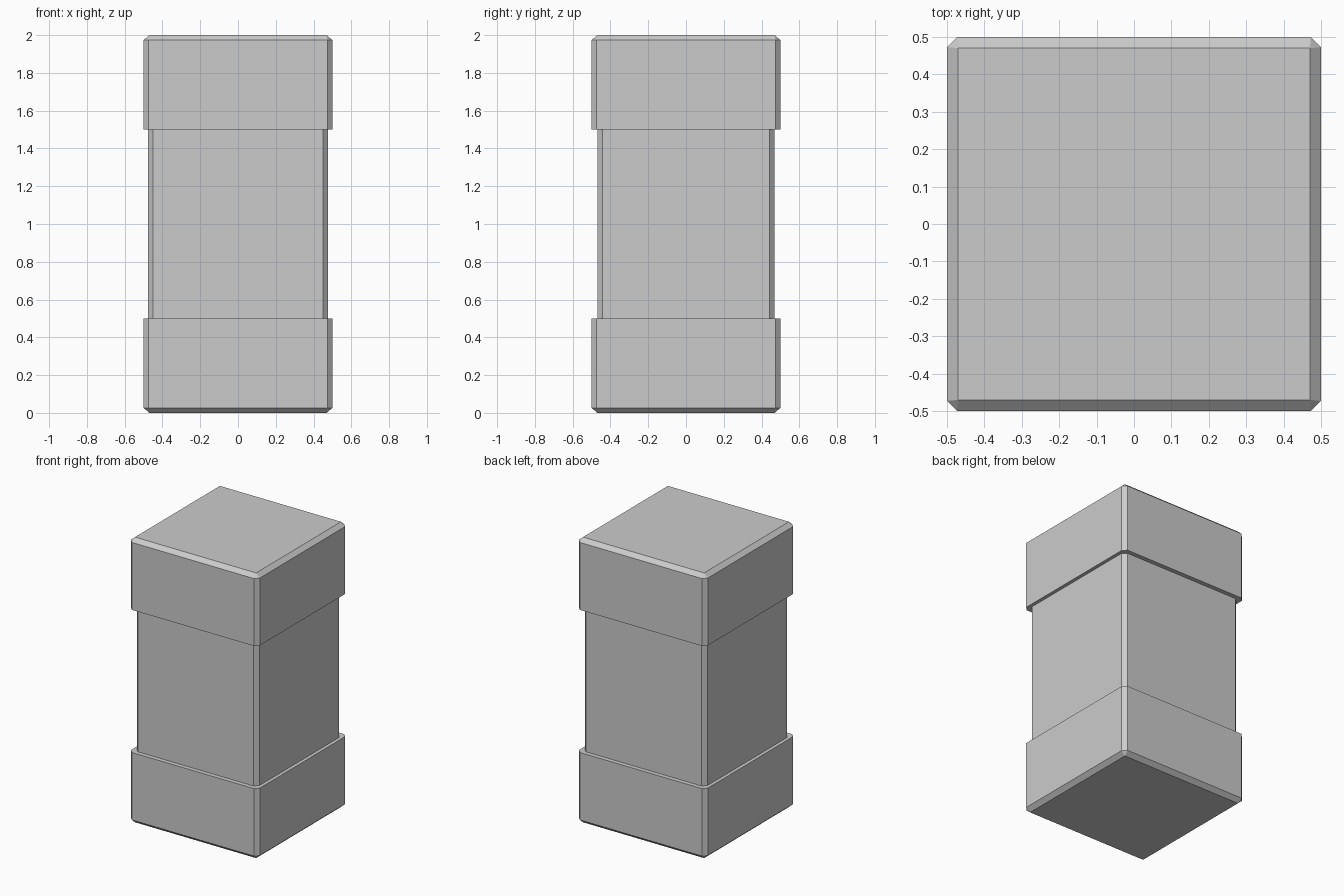
import bpy
import bmesh

default = bpy.data.objects.get("Cube")
if default:
    bpy.data.objects.remove(default, do_unlink=True)

# Material
grey = bpy.data.materials.new("grey")
grey.use_nodes = True
colour = (0.6, 0.6, 0.6, 1)
grey.diffuse_color = colour
grey.node_tree.nodes["Principled BSDF"].inputs["Base Color"].default_value = colour

HEIGHT = 2.0
CHAMFER = 0.027


def ring(bm, z, hx, hy, cut):
    """Rectangle with chamfered corners, counterclockwise from above."""
    points = [(hx, -hy + cut), (hx, hy - cut), (hx - cut, hy), (-hx + cut, hy),
              (-hx, hy - cut), (-hx, -hy + cut), (-hx + cut, -hy), (hx - cut, -hy)]
    return [bm.verts.new((x, y, z)) for x, y in points]


# Lower half of the outline: height, half width, half depth, corner cut
lower = [
    (0, 0.47, 0.47, 0),
    (CHAMFER, 0.5, 0.5, CHAMFER),
    (0.5, 0.5, 0.5, CHAMFER),
    (0.5, 0.476, 0.469, CHAMFER),
]
upper = [(HEIGHT - z, hx, hy, cut) for z, hx, hy, cut in reversed(lower)]

# Pillar: base block, recessed shaft and top block skinned as one solid
bm = bmesh.new()
rings = [ring(bm, *section) for section in lower + upper]
for a, b in zip(rings, rings[1:]):
    for i in range(len(a)):
        j = (i + 1) % len(a)
        bm.faces.new((a[i], a[j], b[j], b[i]))
bm.faces.new(list(reversed(rings[0])))
bm.faces.new(rings[-1])
bmesh.ops.remove_doubles(bm, verts=bm.verts, dist=0.0001)
bmesh.ops.recalc_face_normals(bm, faces=bm.faces)

mesh = bpy.data.meshes.new("pillar")
bm.to_mesh(mesh)
bm.free()
mesh.materials.append(grey)
pillar = bpy.data.objects.new("pillar", mesh)
bpy.context.collection.objects.link(pillar)
